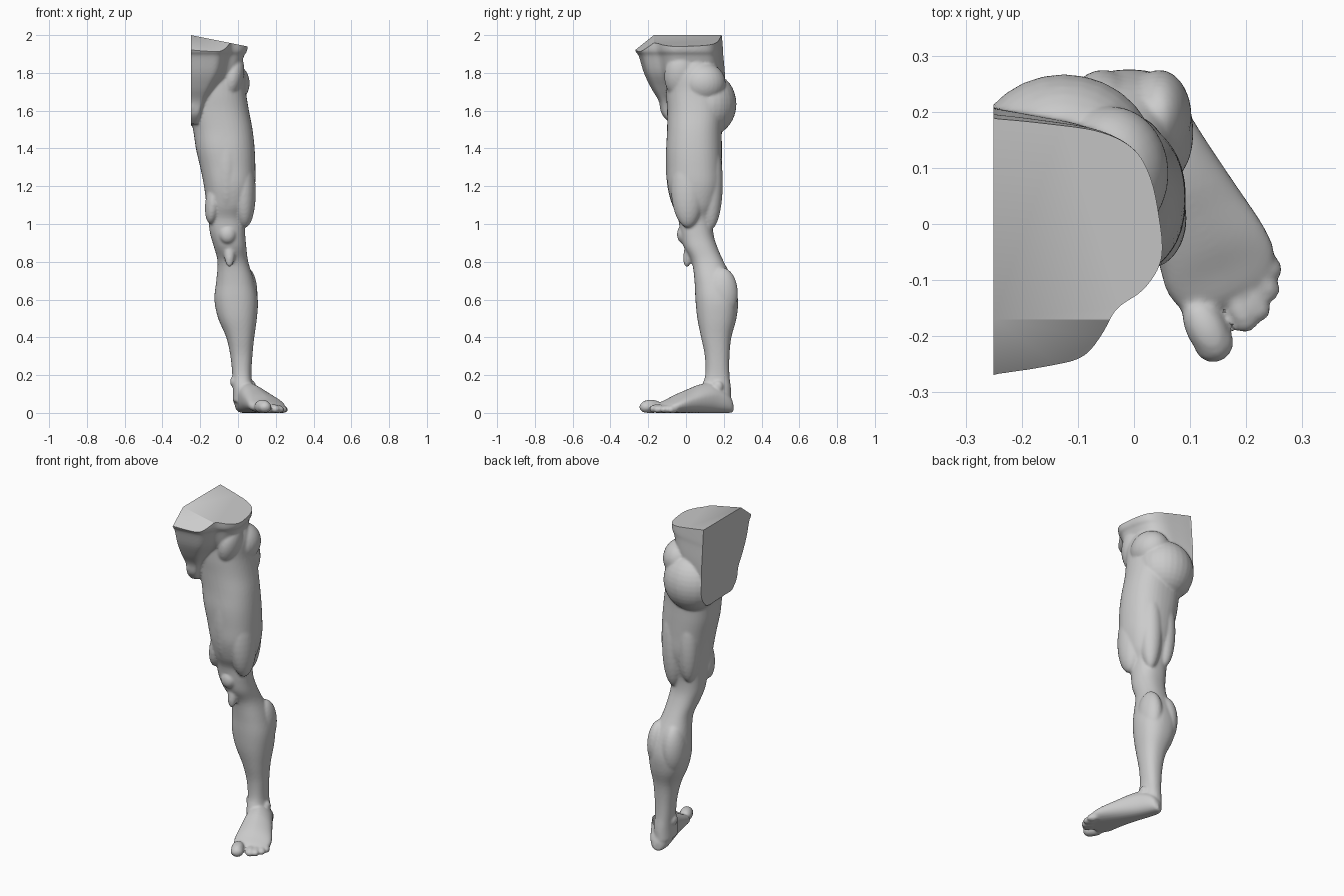
import bpy, bmesh, math
from mathutils import Vector, Matrix

if "Cube" in bpy.data.objects:
    bpy.data.objects.remove(bpy.data.objects["Cube"])

bm = bmesh.new()


def spline(pts, steps, closed=False):
    """Catmull-Rom resampling of a list of number tuples."""
    n, out = len(pts), []
    for i in range(n if closed else n - 1):
        idx = [i - 1, i, i + 1, i + 2]
        q = [pts[k % n] if closed else pts[min(max(k, 0), n - 1)] for k in idx]
        for s in range(steps):
            t = s / steps
            out.append([0.5 * (2 * b + (c - a) * t + (2 * a - 5 * b + 4 * c - d) * t * t
                               + (3 * b - a - 3 * c + d) * t ** 3) for a, b, c, d in zip(*q)])
    if not closed:
        out.append(list(pts[-1]))
    return out


def loft(rings):
    """Closed skin through rings of equal point count."""
    vs = [[bm.verts.new(p) for p in r] for r in rings]
    n = len(vs[0])
    for a, b in zip(vs, vs[1:]):
        for i in range(n):
            j = (i + 1) % n
            bm.faces.new((a[i], a[j], b[j], b[i]))
    bm.faces.new(vs[0][::-1])
    bm.faces.new(vs[-1])


def oval(p=2.3, n=40):
    """Unit superellipse."""
    f = lambda v: math.copysign(abs(v) ** (2 / p), v)
    return [(f(math.cos(2 * math.pi * i / n)), f(math.sin(2 * math.pi * i / n))) for i in range(n)]


def blob(loc, radii, rot=(0, 0, 0)):
    """Ellipsoid muscle, bone or toe."""
    m = Matrix.Translation(loc)
    for ang, ax in zip(rot, 'XYZ'):
        m = m @ Matrix.Rotation(math.radians(ang), 4, ax)
    bmesh.ops.create_uvsphere(bm, u_segments=28, v_segments=18, radius=1,
                              matrix=m @ Matrix.Diagonal((*radii, 1)))


# Thigh, knee, calf and ankle: z, left x, right x, front y, back y
leg = [(1.88, -.20, .00, -.07, .13), (1.80, -.24, .035, -.10, .16), (1.70, -.27, .042, -.105, .19),
       (1.60, -.262, .058, -.10, .20), (1.50, -.238, .077, -.10, .19), (1.40, -.223, .088, -.105, .19),
       (1.30, -.20, .092, -.102, .19), (1.20, -.18, .09, -.097, .188), (1.10, -.167, .07, -.072, .165),
       (1.03, -.158, .04, -.042, .145), (.95, -.148, .038, -.03, .145), (.88, -.128, .044, -.012, .165),
       (.80, -.108, .054, .03, .20), (.70, -.115, .085, .045, .25), (.60, -.125, .105, .05, .275),
       (.50, -.105, .10, .06, .267), (.40, -.062, .086, .08, .24), (.30, -.04, .076, .10, .23),
       (.20, -.03, .071, .102, .23), (.13, -.027, .078, .08, .238), (.06, -.028, .07, .08, .24)]
loft([[((a + b) / 2 + u * (b - a) / 2, (c + d) / 2 + v * (d - c) / 2, z) for u, v in oval()]
      for z, a, b, c, d in spline(leg, 4)])

# Lower torso: waist outline scaled down towards the crotch (z, side, front, back)
waist = [(-.31, -.27), (-.25, -.27), (-.15, -.258), (-.09, -.242), (-.055, -.195), (-.03, -.15), (.02, -.115),
         (.052, -.06), (.046, .02), (.03, .09), (0, .14), (-.06, .172), (-.15, .188), (-.25, .20), (-.31, .20)]
scale = [(2.08, 1, 1.03, .9), (1.93, .99, 1, .97), (1.89, .93, .92, .98), (1.80, .82, .82, 1.02),
         (1.72, .58, .68, 1.03), (1.65, .38, .53, 1.0), (1.58, .27, .47, .95), (1.53, .2, .3, .8)]
outline = spline(waist, 4, True)
loft([[(-.25 + (x + .25) * sx if x > -.25 else x, y * (sf if y < 0 else sb), z) for x, y in outline]
      for z, sx, sf, sb in spline(scale, 4)])

# Buttock, hip, groin and pubic mass
blob((-.125, .115, 1.635), (.165, .152, .17))
blob((-.04, .09, 1.745), (.102, .12, .11))
blob((-.03, -.03, 1.78), (.06, .085, .12), (0, 12, 0))
blob((-.25, -.07, 1.625), (.04, .07, .065))

# Thigh muscles
blob((-.13, -.005, 1.12), (.042, .06, .12), (0, 8, 0))
blob((.025, .01, 1.20), (.068, .09, .22), (0, -3, 0))
blob((-.06, -.04, 1.33), (.07, .068, .26))
blob((-.01, .13, 1.22), (.065, .065, .25))
blob((-.11, .13, 1.24), (.06, .06, .22))

# Kneecap, tendon and shin head
blob((-.055, -.012, .945), (.045, .036, .05))
blob((-.045, .02, .86), (.03, .03, .09), (-12, 0, 0))
# Calf heads
blob((-.055, .19, .62), (.068, .085, .15))
blob((.045, .19, .63), (.058, .085, .14))
# Ankle bones
blob((-.022, .15, .165), (.02, .03, .03))
blob((.075, .17, .14), (.02, .028, .03))

# Foot: centre x, y, half width, height, stations from heel to ball
foot = [(.02, .246, .018, .05), (.024, .232, .04, .09), (.032, .20, .056, .13), (.055, .14, .068, .16),
        (.085, .075, .079, .15), (.113, .015, .09, .125), (.138, -.04, .10, .10), (.155, -.085, .103, .075),
        (.168, -.125, .085, .055), (.175, -.142, .06, .04)]
px, py = .92, .38
loft([[(x + px * w * u, y + py * w * u, h / 2 + v * h / 2 * (1 - .35 * max(u, 0) * (v > 0)))
       for u, v in oval(2.4)] for x, y, w, h in spline(foot, 3)])

# Toes: base x, y, tip x, y, radius
for ax, ay, bx, by, r in [(.10, -.13, .158, -.243, .036), (.165, -.10, .207, -.192, .024),
                          (.185, -.08, .232, -.172, .022), (.205, -.06, .25, -.135, .021),
                          (.215, -.04, .256, -.098, .021)]:
    ang = math.degrees(math.atan2(by - ay, bx - ax))
    length = math.hypot(bx - ax, by - ay)
    blob(((ax + bx) / 2, (ay + by) / 2, r * .95), (length / 2, r, r), (0, 0, ang))
    blob((bx - (bx - ax) / length * r, by - (by - ay) / length * r, r * .85), (r, r, r * .85))

# Fuse all masses into one smooth skin
bmesh.ops.recalc_face_normals(bm, faces=bm.faces)
me = bpy.data.meshes.new("leg")
bm.to_mesh(me)
bm.free()
ob = bpy.data.objects.new("leg", me)
bpy.context.collection.objects.link(ob)
rm = ob.modifiers.new("fuse", 'REMESH')
rm.mode, rm.voxel_size = 'VOXEL', .007
sm = ob.modifiers.new("soften", 'SMOOTH')
sm.factor, sm.iterations = .5, 6
deps = bpy.context.evaluated_depsgraph_get()
skin = bpy.data.meshes.new_from_object(ob.evaluated_get(deps))
ob.modifiers.clear()

# Flat cuts: body midline, sloping waist top, front bevel of the waist
bm = bmesh.new()
bm.from_mesh(skin)
for co, no in [((-.25, 0, 0), (-1, 0, 0)), ((-.25, 0, 2), (.2, 0, 1)), ((-.25, -.17, 2), (.2, -.8, 1))]:
    res = bmesh.ops.bisect_plane(bm, geom=bm.verts[:] + bm.edges[:] + bm.faces[:], dist=1e-5,
                                 plane_co=co, plane_no=Vector(no).normalized(), clear_outer=True)
    rim = [e for e in bm.edges if e.is_boundary]
    bmesh.ops.holes_fill(bm, edges=rim, sides=0)
for v in bm.verts:
    v.co.z = max(v.co.z, 0)
bmesh.ops.triangulate(bm, faces=[f for f in bm.faces if len(f.verts) > 4])
bmesh.ops.recalc_face_normals(bm, faces=bm.faces)
bm.to_mesh(skin)
bm.free()
ob.data = skin
ob.select_set(True)
bpy.context.view_layer.objects.active = ob
bpy.ops.object.shade_smooth_by_angle(angle=math.radians(40))
